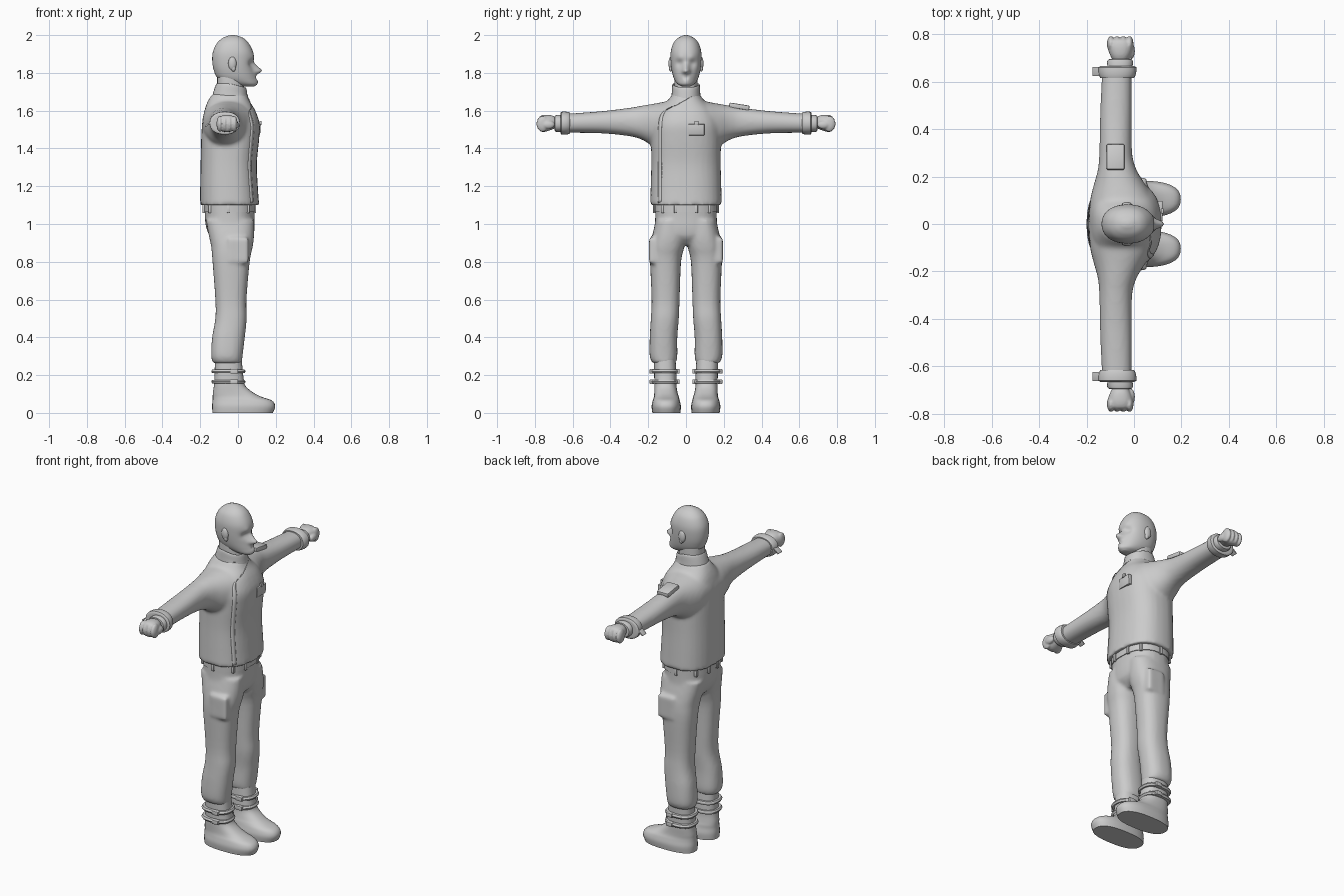
import bpy, bmesh, math
from mathutils import Vector, Matrix

cube = bpy.data.objects.get("Cube")
if cube:
    bpy.data.objects.remove(cube)

grey = bpy.data.materials.new("plain_grey")
grey.use_nodes = True
GREY = (0.6, 0.6, 0.6, 1)
grey.diffuse_color = GREY
grey.node_tree.nodes["Principled BSDF"].inputs["Base Color"].default_value = GREY
BOTH = (1, -1)


def finish(bm, name, angle=40):
    bmesh.ops.recalc_face_normals(bm, faces=bm.faces)
    mesh = bpy.data.meshes.new(name)
    bm.to_mesh(mesh)
    bm.free()
    mesh.materials.append(grey)
    obj = bpy.data.objects.new(name, mesh)
    bpy.context.collection.objects.link(obj)
    bpy.ops.object.select_all(action='DESELECT')
    obj.select_set(True)
    bpy.context.view_layer.objects.active = obj
    bpy.ops.object.shade_smooth_by_angle(angle=math.radians(angle))
    return obj


def spline(rings, steps):
    """Smooth in-between rings through the given ones."""
    out = []
    for i in range(len(rings) - 1):
        p = [Vector(rings[max(0, min(len(rings) - 1, i + k))]) for k in (-1, 0, 1, 2)]
        for s in range(steps):
            t = s / steps
            out.append(p[1] + (p[2] - p[0]) * t / 2
                       + (p[0] * 2 - p[1] * 5 + p[2] * 4 - p[3]) * t * t / 2
                       + (p[1] * 3 - p[0] - p[2] * 3 + p[3]) * t ** 3 / 2)
    return out + [Vector(rings[-1])]


def loft(bm, rings, axis='Z', power=2.2, n=32, steps=4, sides=(1,)):
    """Rings are (position, x low, x high, other low, other high)."""
    for side in sides:
        loops = []
        for t, a0, a1, b0, b1 in spline(rings, steps):
            loop = []
            for k in range(n):
                c, s = math.cos(math.tau * k / n), math.sin(math.tau * k / n)
                a = (a0 + a1) / 2 + (a1 - a0) / 2 * math.copysign(abs(c) ** (2 / power), c)
                b = (b0 + b1) / 2 + (b1 - b0) / 2 * math.copysign(abs(s) ** (2 / power), s)
                y, z = (b, t) if axis == 'Z' else (t, b)
                loop.append(bm.verts.new((a, y * side, z)))
            loops.append(loop)
        for low, high in zip(loops, loops[1:]):
            for k in range(n):
                j = (k + 1) % n
                bm.faces.new((low[k], low[j], high[j], high[k]))
        bm.faces.new(loops[0])
        bm.faces.new(loops[-1])


def box(bm, centre, size, turn=0, axis='X', bevel=0.006):
    m = Matrix.Translation(centre) @ Matrix.Rotation(math.radians(turn), 4, axis)
    verts = bmesh.ops.create_cube(bm, size=1, matrix=m @ Matrix.Diagonal((*size, 1)))["verts"]
    edges = {e for v in verts for e in v.link_edges}
    bmesh.ops.bevel(bm, geom=list(edges), offset=bevel, segments=2, affect='EDGES', profile=0.5)


def ball(bm, centre, size):
    bmesh.ops.create_uvsphere(bm, u_segments=16, v_segments=10, radius=1,
                              matrix=Matrix.Translation(centre) @ Matrix.Diagonal((*size, 1)))


def fuse(obj, voxel, rounds):
    """Merge overlapping shells into one soft cloth surface."""
    mod = obj.modifiers.new("merge", 'REMESH')
    mod.mode, mod.voxel_size, mod.use_smooth_shade = 'VOXEL', voxel, True
    mod = obj.modifiers.new("soften", 'SMOOTH')
    mod.factor, mod.iterations = 0.5, rounds


def even(rows):
    """Rings that are symmetric in y: (z, x low, x high, half width)."""
    return [(z, a, b, -w, w) for z, a, b, w in rows]


# Jacket: body and both sleeves
bm = bmesh.new()
loft(bm, even([(1.1, -.2, .112, .19), (1.2, -.2, .105, .187), (1.32, -.198, .1, .184),
               (1.45, -.195, .112, .185), (1.53, -.19, .115, .18), (1.6, -.178, .092, .15),
               (1.65, -.16, .062, .1), (1.69, -.135, .045, .07)]), power=2.4)
loft(bm, [(.02, -.19, .1, 1.4, 1.665), (.1, -.185, .085, 1.4, 1.65), (.17, -.168, .045, 1.41, 1.637),
          (.23, -.152, .01, 1.445, 1.627), (.3, -.146, -.008, 1.465, 1.615), (.45, -.143, -.01, 1.48, 1.597),
          (.64, -.135, -.01, 1.483, 1.583)], axis='Y', sides=BOTH)
jacket = finish(bm, "jacket")
fuse(jacket, 0.01, 6)

# Jacket collar, lower at the front
bm = bmesh.new()
loft(bm, even([(1.66, -.14, .055, .078), (1.7, -.13, .05, .075), (1.735, -.118, .045, .073),
               (1.74, -.112, .04, .067), (1.7, -.11, .036, .063)]), steps=3)
for v in bm.verts:
    if v.co.z > 1.69:
        v.co.z -= 0.25 * max(0, v.co.x + .04)
finish(bm, "collar", 60)

# Overlapping front closure, running down one side of the chest
bm = bmesh.new()
path = spline([(0.01, 1.665, 0), (-.07, 1.62, 0), (-.13, 1.585, 0), (-.148, 1.5, 0),
               (-.148, 1.3, 0), (-.148, 1.11, 0)], 8)
pairs = [[bm.verts.new((.3, p.x + d, p.y + d / 2)) for d in (0, .018)] for p in path]
for a, b in zip(pairs, pairs[1:]):
    bm.faces.new((a[0], a[1], b[1], b[0]))
closure = finish(bm, "front_closure")
wrap = closure.modifiers.new("drape", 'SHRINKWRAP')
wrap.target, wrap.wrap_method, wrap.offset = jacket, 'PROJECT', 0.003
wrap.use_project_x, wrap.use_positive_direction, wrap.use_negative_direction = True, False, True
closure.modifiers.new("thickness", 'SOLIDIFY').thickness = 0.005

# Chest pocket and its small badge
bm = bmesh.new()
box(bm, (.108, .055, 1.5), (.022, .085, .06), 4, 'Y', .004)
box(bm, (.119, .055, 1.535), (.012, .022, .022), 0, 'Y', .003)
finish(bm, "chest_pocket")

# Pad on the left upper arm
bm = bmesh.new()
box(bm, (-.078, .282, 1.622), (.075, .108, .026), -9)
finish(bm, "shoulder_pad")

# Cuffs with a strap tail
bm = bmesh.new()
loft(bm, [(.615, -.142, .0, 1.478, 1.59), (.63, -.148, .008, 1.474, 1.594),
          (.66, -.15, .01, 1.474, 1.594), (.665, -.135, -.005, 1.485, 1.58)],
     axis='Y', steps=2, sides=BOTH)
for s in BOTH:
    box(bm, (-.147, .642 * s, 1.537), (.07, .038, .008), -40, 'Y', .002)
finish(bm, "cuffs")

# Gloves: wristband, fist, fingers and thumb
bm = bmesh.new()
loft(bm, [(.63, -.11, -.01, 1.49, 1.575), (.685, -.113, -.004, 1.487, 1.577),
          (.695, -.1, -.015, 1.495, 1.57)], axis='Y', steps=2, sides=BOTH)
finish(bm, "wristbands")
bm = bmesh.new()
loft(bm, [(.68, -.085, -.03, 1.51, 1.56), (.71, -.1, -.015, 1.5, 1.575), (.745, -.112, -.003, 1.488, 1.578),
          (.77, -.108, -.008, 1.49, 1.572), (.78, -.09, -.025, 1.505, 1.56)], axis='Y', sides=BOTH)
for s in BOTH:
    for i in range(4):
        ball(bm, (-.097 + .026 * i, .758 * s, 1.53), (.017, .034, .042))
    ball(bm, (-.012, .728 * s, 1.525), (.016, .034, .022))
hands = finish(bm, "hands")
fuse(hands, 0.005, 2)

# Trousers: hips, legs and side pockets
bm = bmesh.new()
loft(bm, even([(1.11, -.175, .09, .163), (1.04, -.176, .088, .163), (.98, -.168, .088, .165),
               (.93, -.145, .078, .15), (.89, -.1, .04, .08)]), power=2.4)
loft(bm, [(1.02, -.17, .085, .01, .16), (.94, -.155, .085, .0, .178), (.88, -.142, .078, .008, .188),
          (.8, -.135, .062, .026, .19), (.6, -.12, .045, .034, .182), (.5, -.12, .046, .038, .186),
          (.4, -.137, .036, .046, .192), (.3, -.142, .024, .046, .192), (.262, -.13, .02, .055, .175)],
     power=2.4, sides=BOTH)
for s in BOTH:
    box(bm, (.0, .172 * s, .86), (.11, .046, .14), 0, 'X', .012)
trousers = finish(bm, "trousers")
fuse(trousers, 0.01, 4)

# Belt and belt loops
bm = bmesh.new()
loft(bm, even([(1.064, -.18, .093, .167), (1.11, -.18, .093, .167)]), power=2.4, steps=1)
for x, y in ((-.18, .04), (-.15, .12), (.088, .055), (.055, .125), (-.05, .166)):
    for s in BOTH:
        box(bm, (x, y * s, 1.08), (.016, .016, .045), 0, 'Z', .003)
finish(bm, "belt")

# Boots with flat soles
bm = bmesh.new()
loft(bm, [(0, -.135, .185, .03, .178), (.035, -.137, .197, .027, .182), (.065, -.135, .18, .033, .176),
          (.085, -.134, .125, .038, .17), (.105, -.133, .085, .044, .168), (.14, -.128, .042, .05, .168),
          (.18, -.125, .03, .05, .168), (.28, -.122, .02, .055, .17)], power=2.5, sides=BOTH)
finish(bm, "boots", 50)

# Boot straps with buckles
bm = bmesh.new()
for z in (.165, .22):
    loft(bm, [(z - .01, -.136, .034, .04, .184), (z, -.141, .04, .036, .19),
              (z + .01, -.136, .034, .04, .184)], power=2.5, steps=2, sides=BOTH)
    for s in BOTH:
        for y in (.046, .18):
            box(bm, (-.02, y * s, z), (.04, .025, .024), 0, 'X', .003)
finish(bm, "boot_straps")

# Neck
bm = bmesh.new()
loft(bm, even([(1.66, -.11, .035, .06), (1.74, -.11, .03, .062), (1.82, -.11, .03, .06)]))
finish(bm, "neck")

# Head, with the face pushed in and out of a smooth skull
bm = bmesh.new()
loft(bm, even([(1.728, .02, .08, .022), (1.742, -.04, .094, .046), (1.77, -.105, .09, .064),
               (1.81, -.127, .084, .075), (1.86, -.136, .084, .081), (1.91, -.133, .08, .081),
               (1.955, -.113, .058, .068), (1.982, -.085, .032, .046), (1.996, -.055, .0, .02),
               (2.0, -.035, -.02, .006)]), n=64, steps=7)
bumps = [(0, 1.812, .012, .034), (0, 1.835, .012, .016), (0, 1.737, .02, .006),
         (0, 1.785, .022, .007), (0, 1.762, .014, .006), (0, 1.773, .007, -.008)]
for s in BOTH:
    bumps += [(.034 * s, 1.85, .016, -.014), (.03 * s, 1.88, .014, .005), (.013 * s, 1.808, .008, .008)]
for v in bm.verts:
    if v.co.x > 0:
        v.co.x += sum(push * math.exp(-((v.co.y - y) ** 2 + (v.co.z - z) ** 2) / (2 * r * r))
                      for y, z, r, push in bumps)
finish(bm, "head", 80)

# Ears
bm = bmesh.new()
for s in BOTH:
    ball(bm, (-.03, .08 * s, 1.85), (.022, .013, .036))
    ball(bm, (-.024, .08 * s, 1.825), (.012, .01, .018))
finish(bm, "ears")
